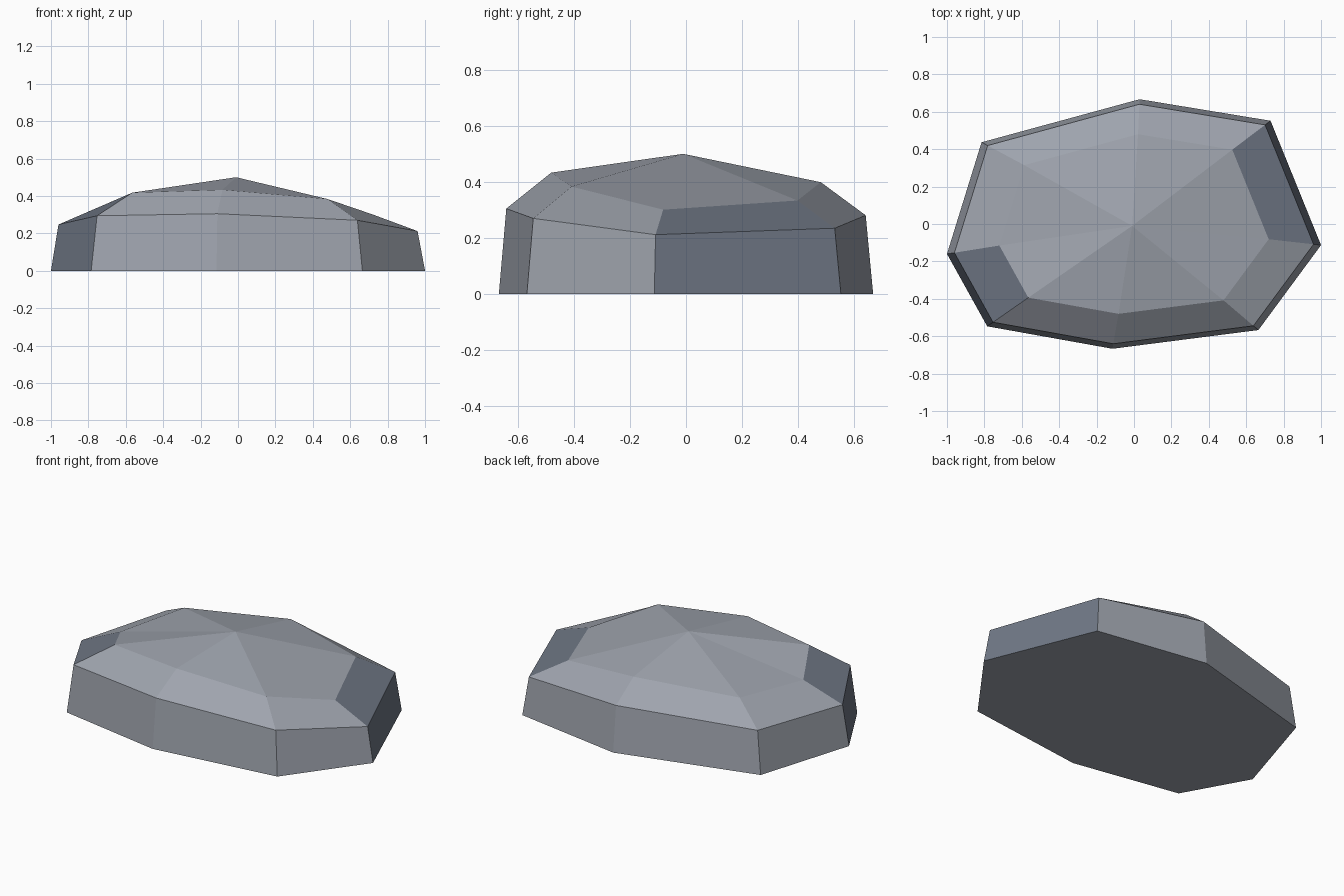
import bpy, bmesh

if "Cube" in bpy.data.objects:
    bpy.data.objects.remove(bpy.data.objects["Cube"])

# Base outline (x, y) and height of the first shoulder at each corner
corners = [(1.0, -0.113, 0.212), (0.73, 0.552, 0.235), (0.03, 0.667, 0.281),
           (-0.815, 0.437, 0.26), (-1.0, -0.16, 0.247), (-0.785, -0.547, 0.294),
           (-0.115, -0.667, 0.305), (0.665, -0.567, 0.27)]
# (outline scale, height factor) for ground, shoulder and upper rings
levels = [(1.0, 0.0), (0.96, 1.0), (0.72, 1.42)]
DARK_SIDES = (0, 4)  # the two end facets are darker stone

bm = bmesh.new()
rings = [[bm.verts.new((x * s, y * s, z * h)) for x, y, z in corners]
         for s, h in levels]
peak = bm.verts.new((-0.01, -0.01, 0.5))
n = len(corners)

# Flat underside, side facets and top fan
bm.faces.new(rings[0][::-1])
for i in range(n):
    j = (i + 1) % n
    for low, high in zip(rings, rings[1:]):
        face = bm.faces.new((low[i], low[j], high[j], high[i]))
        face.material_index = int(i in DARK_SIDES)
    bm.faces.new((rings[-1][i], rings[-1][j], peak))
bmesh.ops.recalc_face_normals(bm, faces=bm.faces)

# Faceted stone
mesh = bpy.data.meshes.new("flat_rock")
bm.to_mesh(mesh)
bm.free()
for name, color in (("stone", (0.345, 0.37, 0.42, 1)),
                    ("dark_stone", (0.16, 0.185, 0.235, 1))):
    mat = bpy.data.materials.new(name)
    mat.diffuse_color = color
    mat.use_nodes = True
    mat.node_tree.nodes["Principled BSDF"].inputs["Base Color"].default_value = mat.diffuse_color
    mesh.materials.append(mat)
bpy.context.collection.objects.link(bpy.data.objects.new("flat_rock", mesh))
